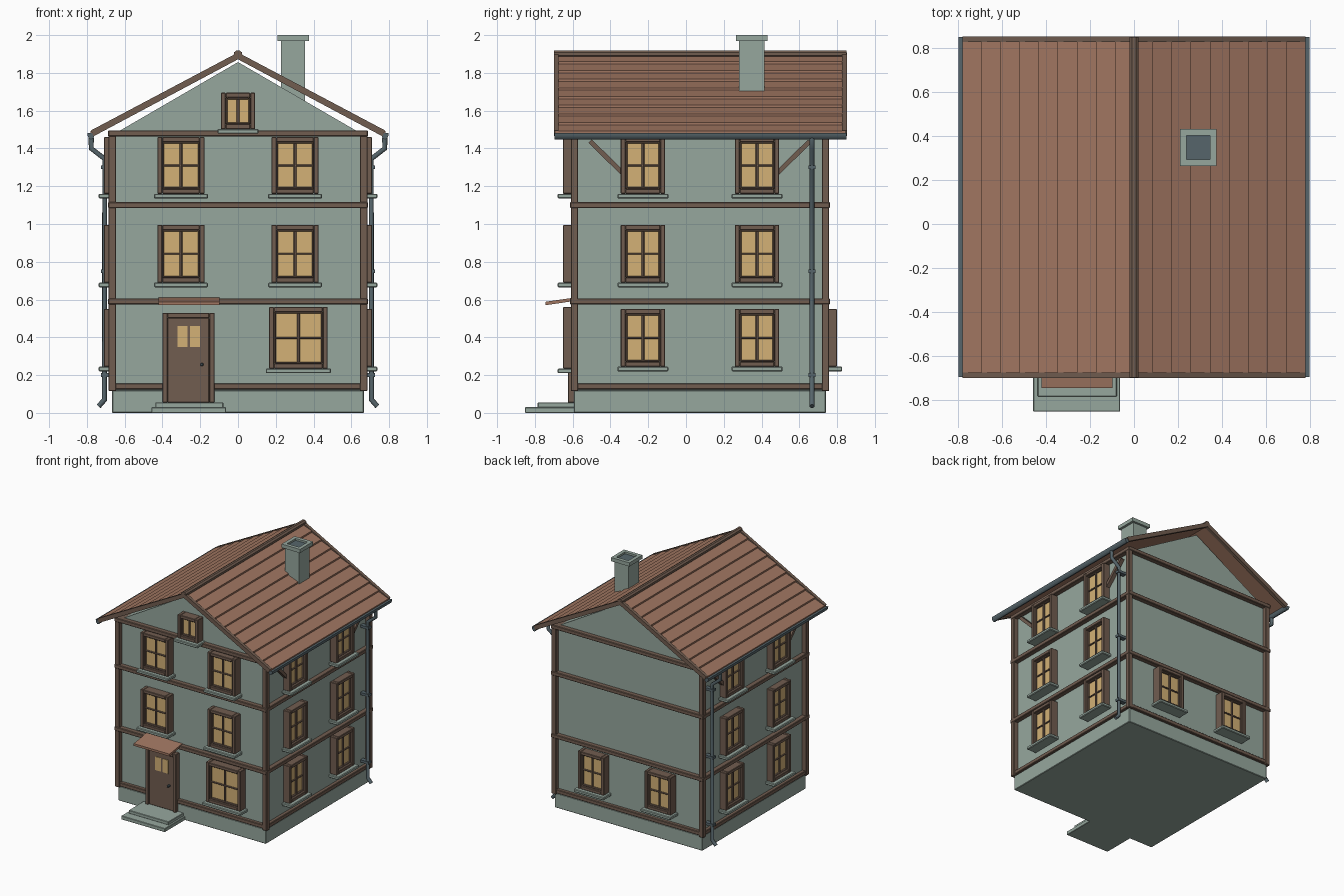
import bpy, bmesh
from math import pi, sin, cos
from mathutils import Matrix, Vector

cube = bpy.data.objects.get("Cube")
if cube:
    bpy.data.objects.remove(cube)


def material(name, rgb):
    m = bpy.data.materials.new(name)
    lin = [((c / 255 + 0.055) / 1.055) ** 2.4 for c in rgb] + [1]
    m.diffuse_color = lin
    m.use_nodes = True
    m.node_tree.nodes["Principled BSDF"].inputs["Base Color"].default_value = lin
    return m


PLASTER, TILE, TIMBER, METAL, GLASS = range(5)
MATS = [material("sage_plaster", (150, 167, 158)), material("clay_tile", (160, 118, 97)),
        material("brown_timber", (113, 93, 80)), material("slate_metal", (86, 101, 107)),
        material("warm_glass", (211, 177, 118))]

MID = 0.074     # house centre in y
HALF = 0.65     # half width of the walls
CENTRE = Matrix.Translation((0, MID, 0))
FRONT, RIGHT, BACK, LEFT = [CENTRE @ Matrix.Rotation(i * pi / 2, 4, "Z") for i in range(4)]


def finish(name, bm, matrix=None, bevel=0):
    bmesh.ops.recalc_face_normals(bm, faces=bm.faces)
    if matrix:
        bm.transform(matrix)
    me = bpy.data.meshes.new(name)
    bm.to_mesh(me)
    bm.free()
    for m in MATS:
        me.materials.append(m)
    ob = bpy.data.objects.new(name, me)
    bpy.context.collection.objects.link(ob)
    if bevel:
        mod = ob.modifiers.new("soft_edges", "BEVEL")
        mod.width = bevel
        mod.segments = 1
    return ob


def boxes(name, parts, matrix=None, bevel=0):
    """Each part is (x0, x1, y0, y1, z0, z1, material)."""
    bm = bmesh.new()
    for x0, x1, y0, y1, z0, z1, mat in parts:
        loc = Matrix.Translation(((x0 + x1) / 2, (y0 + y1) / 2, (z0 + z1) / 2))
        size = Matrix.Diagonal((abs(x1 - x0), abs(y1 - y0), abs(z1 - z0), 1))
        new = bmesh.ops.create_cube(bm, size=1, matrix=loc @ size)["verts"]
        for f in {f for v in new for f in v.link_faces}:
            f.material_index = mat
    return finish(name, bm, matrix, bevel)


def prism(name, pts, t0, t1, mat, axis="y", matrix=None):
    """Extrude a profile with height as second coordinate along x or y."""
    bm = bmesh.new()
    face = bm.faces.new([bm.verts.new((a, t0, b) if axis == "y" else (t0, a, b)) for a, b in pts])
    new = bmesh.ops.extrude_face_region(bm, geom=[face])["geom"]
    step = Vector((0, t1 - t0, 0)) if axis == "y" else Vector((t1 - t0, 0, 0))
    bmesh.ops.translate(bm, verts=[v for v in new if isinstance(v, bmesh.types.BMVert)], vec=step)
    for f in bm.faces:
        f.material_index = mat
    return finish(name, bm, matrix)


def ring(x0, x1, z0, z1, bar, back, out, mat):
    """Four bars around an opening in a wall that faces -y."""
    return [(x0, x0 + bar, back, out, z0, z1, mat), (x1 - bar, x1, back, out, z0, z1, mat),
            (x0 + bar, x1 - bar, back, out, z0, z0 + bar, mat),
            (x0 + bar, x1 - bar, back, out, z1 - bar, z1, mat)]


def window(name, side, u, z0, z1, width, depth, cross=True):
    x0, x1 = u - width / 2, u + width / 2
    wall, out, bar = -HALF, -HALF - depth, 0.026
    frame = ring(x0, x1, z0, z1, bar, wall, out, TIMBER)
    frame += ring(x0 + bar, x1 - bar, z0 + bar, z1 - bar, 0.009, wall, out + 0.015, TIMBER)
    frame.append((u - 0.007, u + 0.007, wall, out + 0.018, z0 + bar, z1 - bar, TIMBER))
    if cross:
        mid = (z0 + z1) / 2
        frame.append((x0 + bar, x1 - bar, wall, out + 0.02, mid - 0.005, mid + 0.005, TIMBER))
    boxes(name + "_frame", frame, side, 0.003)
    boxes(name + "_glass", [(x0 + bar, x1 - bar, wall, out + 0.03, z0 + bar, z1 - bar, GLASS)], side)
    boxes(name + "_sill", [(x0 - 0.018, x1 + 0.018, wall, out - 0.028, z0 - 0.025, z0, PLASTER)],
          side, 0.005)


# Plinth, walls with gables, timber posts and bands
P = 0.667
boxes("plinth", [(-P, P, -P, P, 0, 0.12, PLASTER)], CENTRE, 0.004)
prism("walls", [(-HALF, 0.1), (HALF, 0.1), (HALF, 1.48), (0, 1.857), (-HALF, 1.48)],
      -HALF, HALF, PLASTER, matrix=CENTRE)
boxes("corner_posts", [(sx * 0.645, sx * 0.686, sy * 0.645, sy * 0.684, 0.115, 1.493, TIMBER)
                       for sx in (-1, 1) for sy in (-1, 1)], CENTRE, 0.004)
for i, z in enumerate((0.14, 0.59, 1.1, 1.48)):
    b = 0.678 if i == 0 else 0.688
    boxes(f"timber_band_{i + 1}", [(-b, b, -b, b, z - 0.016, z + 0.016, TIMBER)], CENTRE, 0.004)

# Windows and side braces
ROWS = [(0.245, 0.55), (0.69, 0.995), (1.16, 1.46)]
for u in (-0.302, 0.302):
    tag = "a" if u < 0 else "b"
    for i, (z0, z1) in enumerate(ROWS):
        if i:
            window(f"front_window_{i}{tag}", FRONT, u, z0, z1, 0.25, 0.075)
        window(f"left_window_{i}{tag}", RIGHT, u, z0, z1, 0.235, 0.06)
        window(f"right_window_{i}{tag}", LEFT, u, z0, z1, 0.235, 0.06)
    window(f"back_window_{tag}", BACK, u, *ROWS[0], 0.235, 0.075)
    s = 1 if u > 0 else -1
    for name, side in (("left_brace_", RIGHT), ("right_brace_", LEFT)):
        prism(name + tag, [(s * 0.572, 1.447), (s * 0.59, 1.43), (s * 0.42, 1.262), (s * 0.403, 1.28)],
              -HALF, -0.682, TIMBER, matrix=side)
window("front_wide_window", FRONT, 0.32, 0.235, 0.56, 0.31, 0.075)
window("attic_window", FRONT, 0, 1.503, 1.695, 0.182, 0.075, cross=False)

# Door, canopy and steps
W = -HALF
boxes("door", [(-0.4, -0.373, W, W - 0.05, 0.055, 0.53, TIMBER),
               (-0.152, -0.125, W, W - 0.05, 0.055, 0.53, TIMBER),
               (-0.373, -0.152, W, W - 0.05, 0.503, 0.53, TIMBER),
               (-0.373, -0.152, W, W - 0.035, 0.055, 0.503, TIMBER)], FRONT, 0.003)
boxes("door_glass", [(-0.32, -0.267, W - 0.03, W - 0.039, 0.35, 0.46, GLASS),
                     (-0.253, -0.2, W - 0.03, W - 0.039, 0.35, 0.46, GLASS)], FRONT)
boxes("door_handle", [(-0.199, -0.183, W - 0.03, W - 0.06, 0.247, 0.265, METAL)], FRONT, 0.004)
prism("door_canopy", [(-0.745, 0.57), (-0.745, 0.588), (-0.58, 0.612), (-0.58, 0.594)],
      -0.42, -0.097, TILE, axis="x")
boxes("upper_step", [(-0.438, -0.078, -0.785, -0.56, 0.028, 0.055, PLASTER)], bevel=0.003)
boxes("lower_step", [(-0.458, -0.063, -0.853, -0.56, 0, 0.03, PLASTER)], bevel=0.003)

# Roof: stepped tile courses, verge boards, ridge
Y0, Y1, EAVE, COURSES = -0.70, 0.853, 0.78, 9


def roof_z(x):
    return 1.908 - 0.53 * x


for s, tag in ((1, "left"), (-1, "right")):
    top = []
    for i in range(COURSES):
        a, b = EAVE * i / COURSES, EAVE * (i + 1) / COURSES
        top += [(s * a, roof_z(a) - 0.016), (s * b, roof_z(b) - 0.003)]
    under = [(s * EAVE, roof_z(EAVE) - 0.028), (0, roof_z(0) - 0.028)]
    prism(tag + "_roof_tiles", top + under, Y0 + 0.01, Y1 - 0.01, TILE)
    board = [(0, roof_z(0)), (s * EAVE, roof_z(EAVE)), (s * (EAVE - 0.016), roof_z(EAVE) - 0.03),
             (0, roof_z(0) - 0.036)]
    for end, y in (("front", Y0), ("back", Y1 - 0.026)):
        prism(f"{tag}_{end}_verge", board, y, y + 0.026, TIMBER)

    # Gutter
    arc = [(s * (0.778 + 0.02 * cos(a * pi / 8)), 1.482 - 0.034 * sin(a * pi / 8)) for a in range(9)]
    prism(tag + "_gutter", arc, Y0 + 0.004, Y1 - 0.004, METAL)

    # Downpipe with clips
    curve = bpy.data.curves.new("pipe_path", "CURVE")
    curve.dimensions = "3D"
    curve.bevel_depth = 0.014
    curve.bevel_resolution = 2
    curve.use_fill_caps = True
    path = [(0.777, 1.455), (0.777, 1.4), (0.706, 1.345), (0.706, 0.07), (0.738, 0.035)]
    spline = curve.splines.new("POLY")
    spline.points.add(len(path) - 1)
    for p, (x, z) in zip(spline.points, path):
        p.co = (s * x, 0.667, z, 1)
    temp = bpy.data.objects.new("pipe_path", curve)
    bpy.context.collection.objects.link(temp)
    graph = bpy.context.evaluated_depsgraph_get()
    me = bpy.data.meshes.new_from_object(temp.evaluated_get(graph))
    bpy.data.objects.remove(temp)
    me.materials.clear()
    me.materials.append(MATS[METAL])
    for f in me.polygons:
        f.use_smooth = len(f.vertices) == 4
    bpy.context.collection.objects.link(bpy.data.objects.new(tag + "_downpipe", me))
    boxes(tag + "_pipe_clips", [(s * 0.64, s * 0.724, 0.649, 0.685, z - 0.01, z + 0.01, METAL)
                                for z in (0.2, 0.75, 1.3)])

hexagon = [(0.023 * cos(a * pi / 4 + pi / 8), 1.9 + 0.021 * sin(a * pi / 4 + pi / 8)) for a in range(8)]
prism("roof_ridge", hexagon, Y0 + 0.002, Y1 - 0.002, TIMBER)

# Chimney with open cap and dark flue
boxes("chimney_stack", [(0.228, 0.355, 0.28, 0.415, 1.6, 1.975, PLASTER)])
X0, X1, C0, C1, R = 0.209, 0.375, 0.264, 0.432, 0.029
boxes("chimney_cap", [(X0, X0 + R, C0, C1, 1.97, 2, PLASTER), (X1 - R, X1, C0, C1, 1.97, 2, PLASTER),
                      (X0 + R, X1 - R, C0, C0 + R, 1.97, 2, PLASTER),
                      (X0 + R, X1 - R, C1 - R, C1, 1.97, 2, PLASTER)])
boxes("chimney_flue", [(X0 + R, X1 - R, C0 + R, C1 - R, 1.975, 1.985, METAL)])
